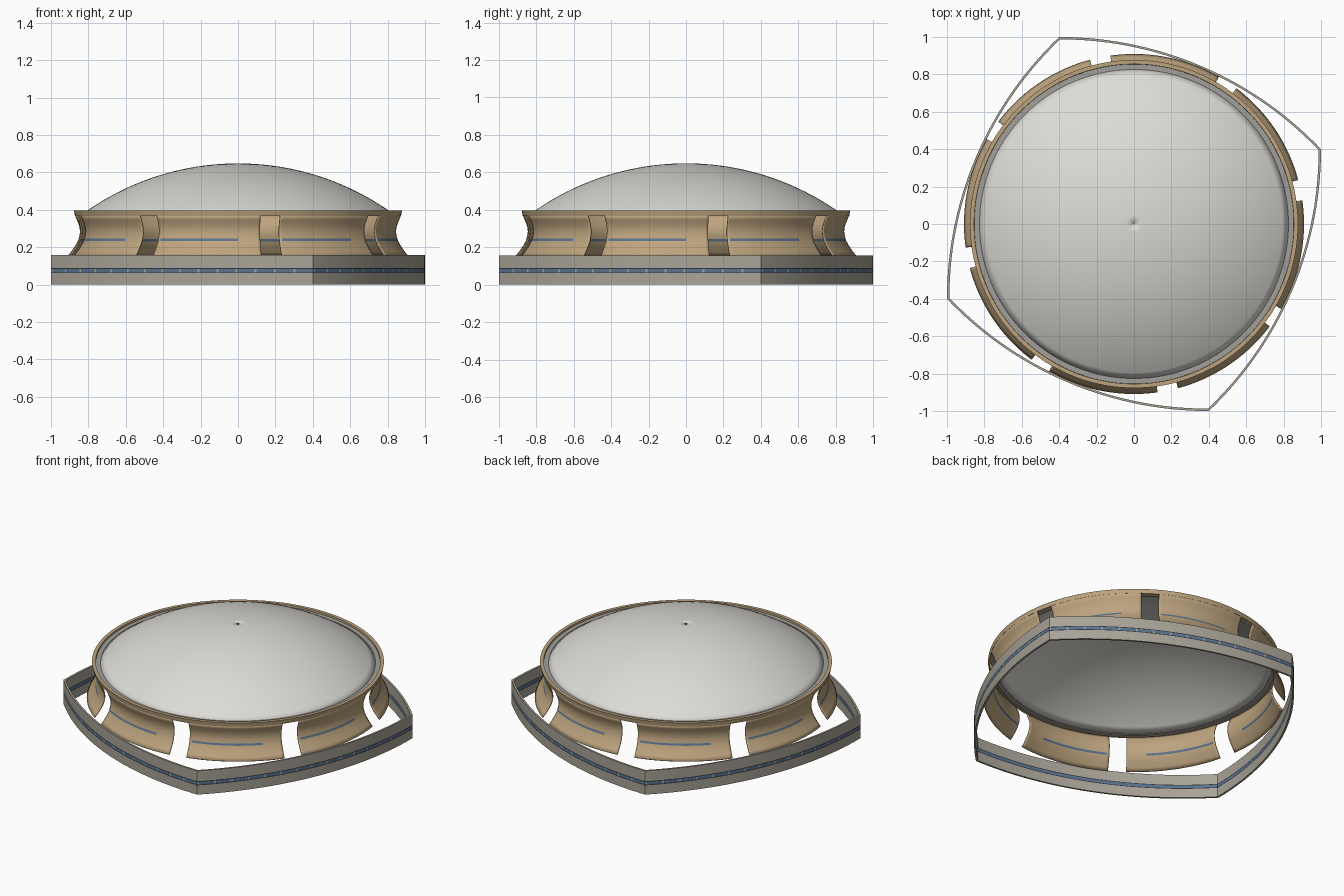
import bpy
import math
from math import sin, cos, radians

if "Cube" in bpy.data.objects:
    bpy.data.objects.remove(bpy.data.objects["Cube"], do_unlink=True)


def material(name, rgb):
    m = bpy.data.materials.new(name)
    m.use_nodes = True
    m.diffuse_color = (*rgb, 1)
    m.node_tree.nodes["Principled BSDF"].inputs["Base Color"].default_value = (*rgb, 1)
    return m


PALE = material("pale dome", (0.72, 0.71, 0.67))
TAN = material("tan metal", (0.51, 0.37, 0.21))
STONE = material("stone grey", (0.40, 0.37, 0.31))
BLUE = material("slate blue", (0.10, 0.17, 0.27))
DARK = material("dark seam", (0.03, 0.035, 0.045))
GREY = material("gutter grey", (0.36, 0.35, 0.33))


def grid(name, cols, mats, wrap_u=False, wrap_v=False, rule=None, thick=0):
    """Skin a list of point columns; rule(u, v) picks each face's material."""
    nu, nv = len(cols), len(cols[0])
    verts = [p for col in cols for p in col]
    faces, slots = [], []
    for u in range(nu if wrap_u else nu - 1):
        for v in range(nv if wrap_v else nv - 1):
            a, b, w = u * nv, (u + 1) % nu * nv, (v + 1) % nv
            faces.append((a + v, b + v, b + w, a + w))
            slots.append(rule(u, v) if rule else 0)
    me = bpy.data.meshes.new(name)
    me.from_pydata(verts, [], faces)
    for m in mats:
        me.materials.append(m)
    me.polygons.foreach_set("material_index", slots)
    ob = bpy.data.objects.new(name, me)
    bpy.context.collection.objects.link(ob)
    bpy.ops.object.select_all(action='DESELECT')
    ob.select_set(True)
    bpy.context.view_layer.objects.active = ob
    bpy.ops.object.shade_smooth_by_angle(angle=radians(30))
    if thick:
        mod = ob.modifiers.new("thickness", 'SOLIDIFY')
        mod.thickness = thick
    return ob


def spin(profile, degrees):
    return [[(r * cos(radians(a)), r * sin(radians(a)), z) for r, z in profile]
            for a in degrees]


CIRCLE = [i * 2.5 for i in range(144)]

# Shallow dome shell
R, TOP, RIM = 1.414, 0.648, 0.83
half = math.asin(RIM / R)
cap = [(R * sin(half * k / 20), TOP - R + R * cos(half * k / 20)) for k in range(20, 0, -1)]
cap.append((0.0005, TOP))
grid("dome", spin(cap, CIRCLE), [PALE], wrap_u=True, thick=0.006)

# Gutter and collar around the dome
gutter = [(0.826, 0.372), (0.854, 0.372), (0.854, 0.384), (0.826, 0.384)]
grid("gutter", spin(gutter, CIRCLE), [GREY], True, True)
collar = [(0.853, 0.368), (0.872, 0.368), (0.877, 0.395), (0.855, 0.395)]
grid("collar", spin(collar, CIRCLE), [TAN], True, True)

# Eight flared panels, each with a thin blue line
flare = [(0.909, 0.155), (0.893, 0.175), (0.879, 0.195), (0.866, 0.215),
         (0.856, 0.234), (0.852, 0.246), (0.847, 0.265), (0.845, 0.285),
         (0.847, 0.305), (0.853, 0.325), (0.862, 0.347), (0.872, 0.37)]
LINE = 4
for n in range(8):
    start = 240 + 45 * n
    angles = [start + k for k in range(39)]
    grid(f"panel_{n + 1}", spin(flare, angles), [TAN, BLUE],
         rule=lambda u, v: int(v == LINE and 1 <= u < 30), thick=0.007)

# Four-sided curved perimeter wall with a dashed band
DASHES, WALL_R, WALL_TOP, INNER = 15, 1.934, 0.157, 0.987
sweep = 2 * math.asin(math.hypot(1.4, 0.6) / 2 / WALL_R)
levels = [0, 0.061, 0.066, 0.084, 0.089, WALL_TOP]
cols = []
for side in range(4):
    turn = radians(90 * side)
    for d in range(DASHES):
        for part in (0, 0.1, 0.55):
            # Arc from the right corner to the back corner, then quarter turns
            a = math.pi / 2 - sweep + sweep * (d + part) / DASHES
            x, y = -0.4 + WALL_R * cos(a), 1 - WALL_R + WALL_R * sin(a)
            x, y = x * cos(turn) - y * sin(turn), x * sin(turn) + y * cos(turn)
            cols.append([(x, y, z) for z in levels]
                        + [(x * INNER, y * INNER, z) for z in reversed(levels)])


def band(u, v):
    if v in (1, 3, 7, 9):
        return 2
    if v == 8:
        return 1
    if v == 2:
        return 0 if u % 3 == 0 else 1
    return 0


grid("perimeter_wall", cols, [STONE, BLUE, DARK], True, True, band)
